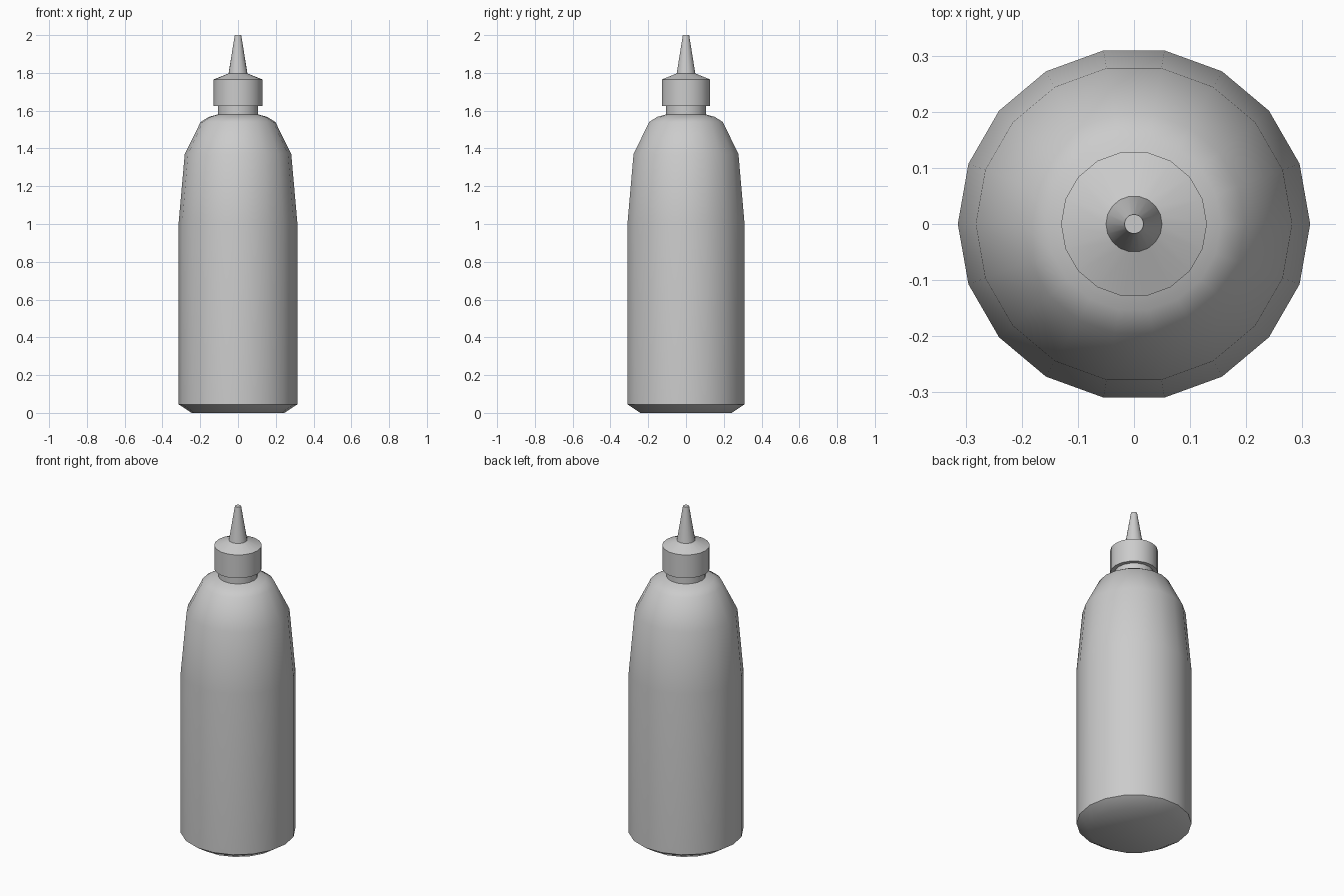
import bpy, bmesh, math

if "Cube" in bpy.data.objects:
    bpy.data.objects.remove(bpy.data.objects["Cube"])

SIDES = 18


def lathe(name, profile):
    """Revolve (radius, z) points around z, closing both ends with flat caps."""
    bm = bmesh.new()
    rings = []
    for r, z in profile:
        rings.append([bm.verts.new((r * math.cos(2 * math.pi * i / SIDES),
                                    r * math.sin(2 * math.pi * i / SIDES), z))
                      for i in range(SIDES)])
    for a, b in zip(rings, rings[1:]):
        for i in range(SIDES):
            j = (i + 1) % SIDES
            bm.faces.new((a[i], a[j], b[j], b[i]))
    bm.faces.new(rings[0][::-1])
    bm.faces.new(rings[-1])
    mesh = bpy.data.meshes.new(name)
    bm.to_mesh(mesh)
    bm.free()
    obj = bpy.data.objects.new(name, mesh)
    bpy.context.collection.objects.link(obj)
    bpy.ops.object.select_all(action='DESELECT')
    obj.select_set(True)
    bpy.context.view_layer.objects.active = obj
    bpy.ops.object.shade_smooth_by_angle(angle=math.radians(40))
    return obj


# Bottle body with chamfered base, tapered shoulder and neck
lathe("bottle_body", [(0.245, 0), (0.314, 0.045), (0.314, 1.01), (0.282, 1.37),
                      (0.198, 1.54), (0.155, 1.567), (0.107, 1.58), (0.107, 1.625)])

# Screw cap with sloped top, running into the nozzle
lathe("cap_and_nozzle", [(0.13, 1.625), (0.13, 1.765), (0.05, 1.797), (0.017, 2.0)])
